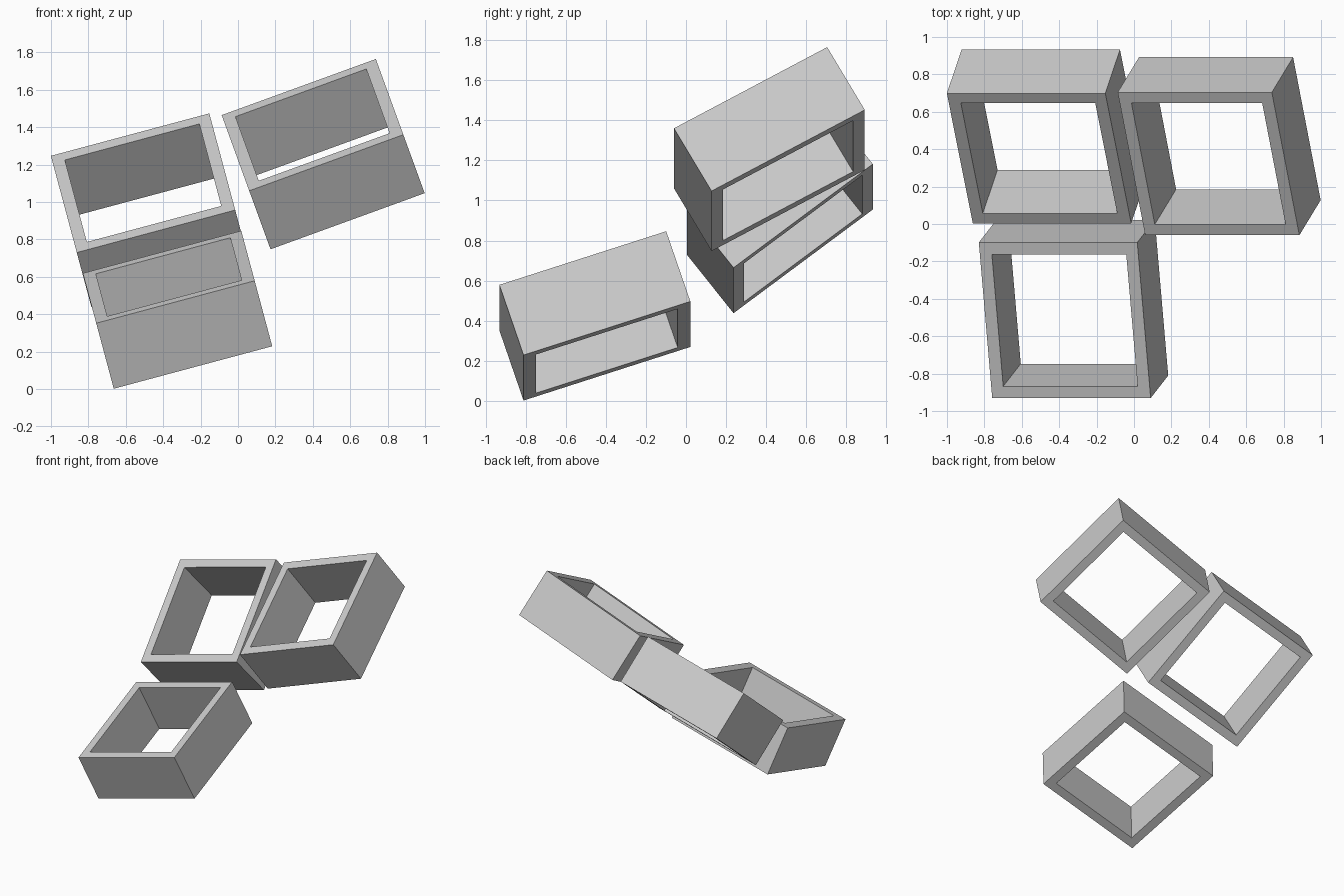
import bpy, bmesh
from math import radians
from mathutils import Matrix, Vector

cube = bpy.data.objects.get("Cube")
if cube:
    bpy.data.objects.remove(cube, do_unlink=True)

SIDE, HEIGHT, WALL = 0.877, 0.382, 0.094

grey = bpy.data.materials.new("plain grey")
grey.use_nodes = True
colour = (0.6, 0.6, 0.6, 1)
grey.diffuse_color = colour
grey.node_tree.nodes["Principled BSDF"].inputs["Base Color"].default_value = colour


def square_frame(name, corner, roll, pitch):
    """Open square frame; corner is its top front left corner in the world."""
    bm = bmesh.new()
    # Square ring in the top plane
    bmesh.ops.create_grid(bm, x_segments=1, y_segments=1, size=SIDE / 2)
    bmesh.ops.translate(bm, verts=bm.verts, vec=(SIDE / 2, SIDE / 2, 0))
    middle = bm.faces[:]
    bmesh.ops.inset_individual(bm, faces=middle, thickness=WALL)
    bmesh.ops.delete(bm, geom=middle, context='FACES_ONLY')
    # Walls and underside
    result = bmesh.ops.extrude_face_region(bm, geom=bm.faces[:], use_keep_orig=True)
    lower = [v for v in result["geom"] if isinstance(v, bmesh.types.BMVert)]
    bmesh.ops.translate(bm, verts=lower, vec=(0, 0, -HEIGHT))
    bmesh.ops.recalc_face_normals(bm, faces=bm.faces)
    mesh = bpy.data.meshes.new(name)
    bm.to_mesh(mesh)
    bm.free()
    mesh.materials.append(grey)
    obj = bpy.data.objects.new(name, mesh)
    bpy.context.collection.objects.link(obj)
    # Tilt sideways after lifting the back edge
    obj.matrix_world = (Matrix.Translation(Vector(corner))
                        @ Matrix.Rotation(radians(-roll), 4, 'Y')
                        @ Matrix.Rotation(radians(pitch), 4, 'X'))
    return obj


square_frame("front_frame", (-0.758, -0.931, 0.352), 15, 18.4)
square_frame("left_back_frame", (-0.862, 0.004, 0.73), 15, 37.6)
square_frame("right_back_frame", (0.06, -0.06, 1.06), 20, 29.4)
